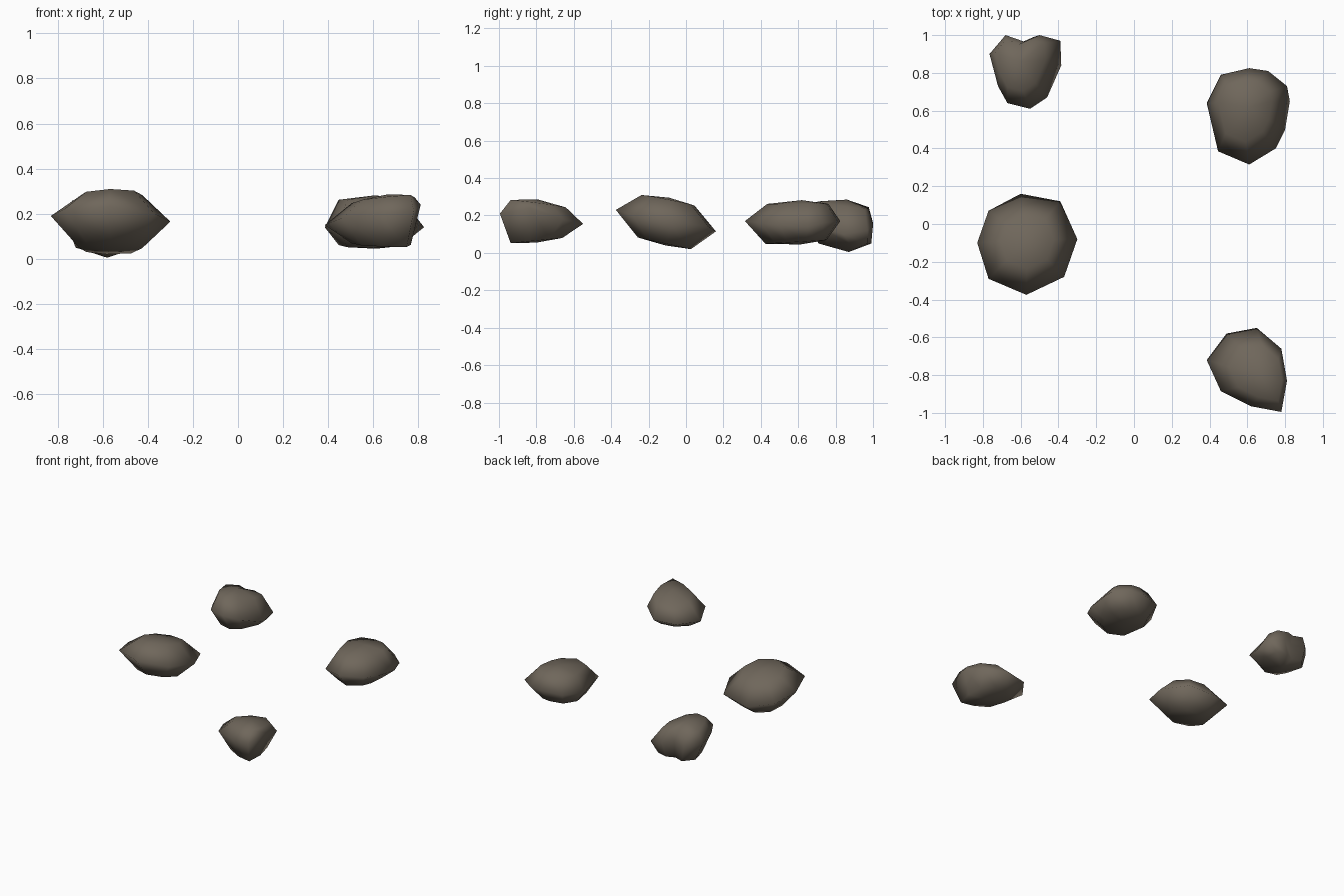
import bpy
import bmesh
from mathutils import Vector

cube = bpy.data.objects.get("Cube")
if cube:
    bpy.data.objects.remove(cube, do_unlink=True)

stone = bpy.data.materials.new("warm grey stone")
stone.use_nodes = True
stone.diffuse_color = (0.16, 0.135, 0.105, 1)
stone.node_tree.nodes["Principled BSDF"].inputs["Base Color"].default_value = stone.diffuse_color


def ring_from(rim, centre, scale, height, slope):
    """Shrink the rim towards a new centre and lay it on a sloping plane."""
    middle = Vector((0, 0))
    for p in rim:
        middle += Vector(p[:2]) / len(rim)
    ring = []
    for p in rim:
        d = (Vector(p[:2]) - middle) * scale
        ring.append((centre[0] + d.x, centre[1] + d.y, height + d.dot(Vector(slope))))
    return ring


def add_rock(name, rim, top, bottom):
    """Rock from a widest rim, a smaller ring above and below, and two poles.
    top and bottom are (centre, ring scale, ring height, slope, pole height)."""
    bm = bmesh.new()
    rings = [ring_from(rim, *bottom[:4]), rim, ring_from(rim, *top[:4])]
    rings = [[bm.verts.new(p) for p in ring] for ring in rings]
    low = bm.verts.new((*bottom[0], bottom[4]))
    high = bm.verts.new((*top[0], top[4]))
    n = len(rim)
    for i in range(n):
        j = (i + 1) % n
        for a, b in zip(rings, rings[1:]):
            bm.faces.new((a[i], a[j], b[j], b[i]))
        bm.faces.new((low, rings[0][j], rings[0][i]))
        bm.faces.new((high, rings[-1][i], rings[-1][j]))
    bmesh.ops.recalc_face_normals(bm, faces=bm.faces[:])
    for face in bm.faces:
        face.smooth = True
    mesh = bpy.data.meshes.new(name)
    bm.to_mesh(mesh)
    bm.free()
    mesh.materials.append(stone)
    bpy.context.collection.objects.link(bpy.data.objects.new(name, mesh))


# Large rounded rock, tilted down towards the back
add_rock("large_rock",
         [(-.60, .16, .115), (-.39, .12, .14), (-.30, -.08, .165), (-.37, -.28, .2),
          (-.57, -.375, .23), (-.77, -.29, .22), (-.83, -.1, .19), (-.77, .07, .15)],
         ((-.57, -.09), .53, .28, (.03, -.2), .295),
         ((-.57, -.11), .53, .05, (0, -.22), .04))

# Rounded rock with a pointed front
add_rock("back_left_rock",
         [(.61, .825, .17), (.71, .81, .17), (.81, .73, .16), (.825, .65, .14),
          (.80, .5, .15), (.75, .4, .16), (.61, .315, .17), (.445, .385, .15),
          (.385, .64, .14), (.46, .79, .16)],
         ((.61, .62), .64, .262, (0, 0), .282),
         ((.61, .61), .64, .06, (0, .06), .045))

# Rock with one sharp corner at the front
add_rock("front_left_rock",
         [(.65, -.55, .155), (.78, -.66, .18), (.81, -.83, .24), (.78, -.995, .21),
          (.62, -.965, .2), (.46, -.885, .18), (.385, -.72, .15), (.49, -.58, .15)],
         ((.66, -.79), .66, .26, (.06, -.12), .285),
         ((.65, -.8), .62, .066, (0, .1), .055))

# Blocky notched rock with a steep back
add_rock("notched_rock",
         [(-.68, 1, .16), (-.58, .965, .16), (-.50, 1, .15), (-.39, .97, .12),
          (-.385, .84, .1), (-.46, .67, .16), (-.55, .61, .19), (-.67, .64, .19),
          (-.72, .73, .18), (-.765, .9, .17)],
         ((-.6, .86), .7, .255, (-.06, -.13), .285),
         ((-.58, .87), .72, .05, (0, 0), .005))
